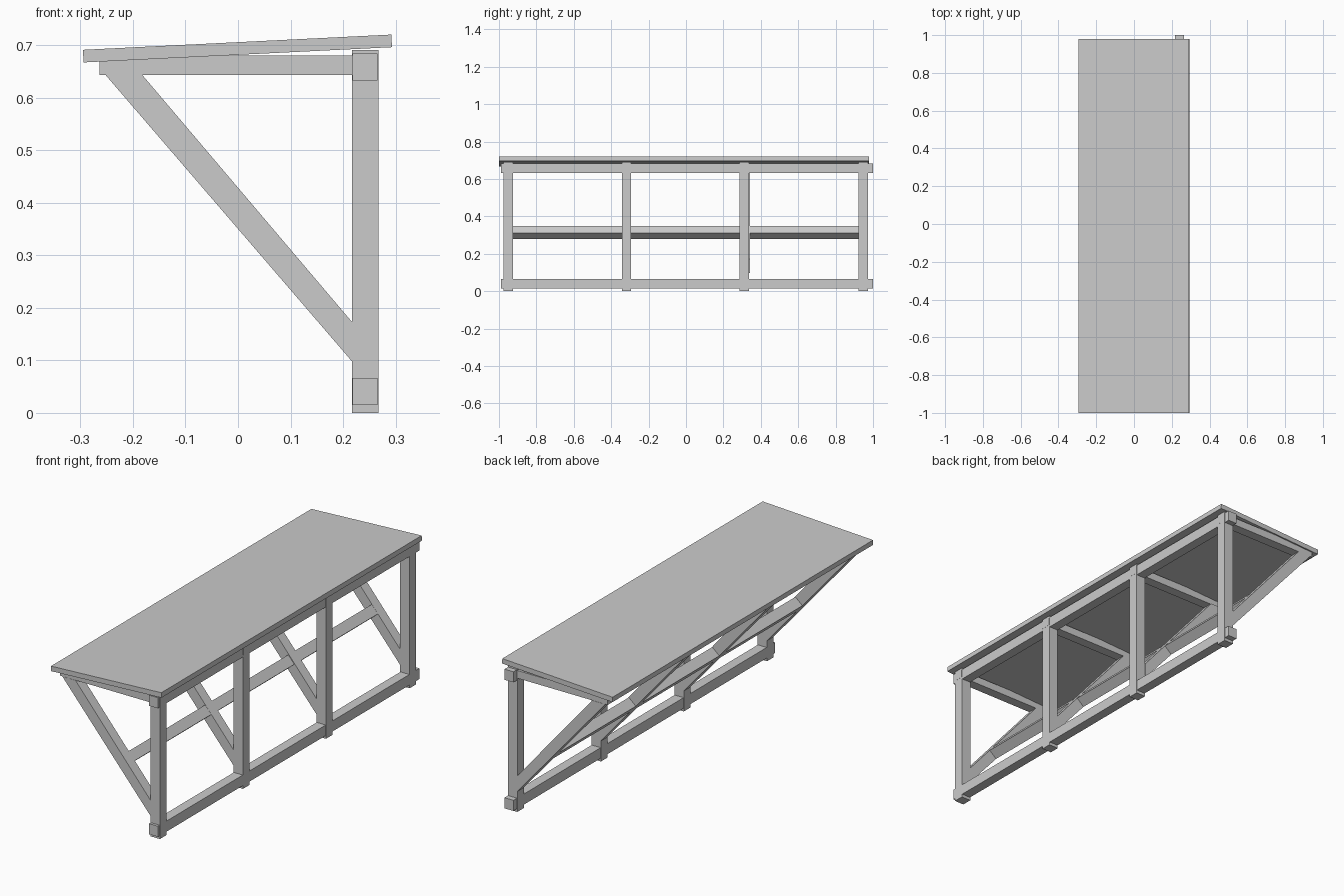
import bpy
import math

if "Cube" in bpy.data.objects:
    bpy.data.objects.remove(bpy.data.objects["Cube"])


def extrude_y(name, profile, y0, y1):
    """Solid made from an (x, z) profile swept along y."""
    n = len(profile)
    verts = [(x, y0, z) for x, z in profile] + [(x, y1, z) for x, z in profile]
    faces = [tuple(range(n)), tuple(range(2 * n - 1, n - 1, -1))]
    faces += [(i, i + n, (i + 1) % n + n, (i + 1) % n) for i in range(n)]
    mesh = bpy.data.meshes.new(name)
    mesh.from_pydata(verts, [], faces)
    # profiles run counter-clockwise in the front view, so faces point outward
    mesh.update()
    ob = bpy.data.objects.new(name, mesh)
    bpy.context.collection.objects.link(ob)
    return ob


def rect(x0, x1, z0, z1):
    return [(x0, z0), (x1, z0), (x1, z1), (x0, z1)]


# Sloping top board
extrude_y("top_board", [(-0.294, 0.667), (0.293, 0.696), (0.292, 0.720), (-0.295, 0.691)],
          -1.0, 0.979)

# Long back rails, upper and lower
extrude_y("upper_rail", rect(0.218, 0.2655, 0.633, 0.684), -0.988, 1.0)
extrude_y("lower_rail", rect(0.218, 0.2655, 0.015, 0.066), -0.988, 1.0)

# Four frames: post, top arm and diagonal brace
frames = [-0.950, -0.318, 0.312, 0.948]
brace = [(-0.252, 0.643), (0.217, 0.098), (0.217, 0.173), (-0.182, 0.643)]
for i, y in enumerate(frames):
    extrude_y(f"post_{i + 1}", rect(0.2165, 0.267, 0.0, 0.691), y - 0.025, y + 0.025)
    extrude_y(f"top_arm_{i + 1}", rect(-0.264, 0.2675, 0.643, 0.680), y - 0.024, y + 0.024)
    off = 0.004 if i == 2 else 0.0
    extrude_y(f"brace_{i + 1}", brace, y - 0.025 + off, y + 0.025 + off)

# Cross rails between the braces, turned to the brace slope
a = math.atan2(-0.545, 0.469)
cx, cz, h = 0.063, 0.315, 0.0248
section = [(cx + u * math.cos(a) - v * math.sin(a), cz + u * math.sin(a) + v * math.cos(a))
           for u, v in ((-h, -h), (h, -h), (h, h), (-h, h))]
for i in range(3):
    extrude_y(f"cross_rail_{i + 1}", section, frames[i] + 0.024, frames[i + 1] - 0.024)
